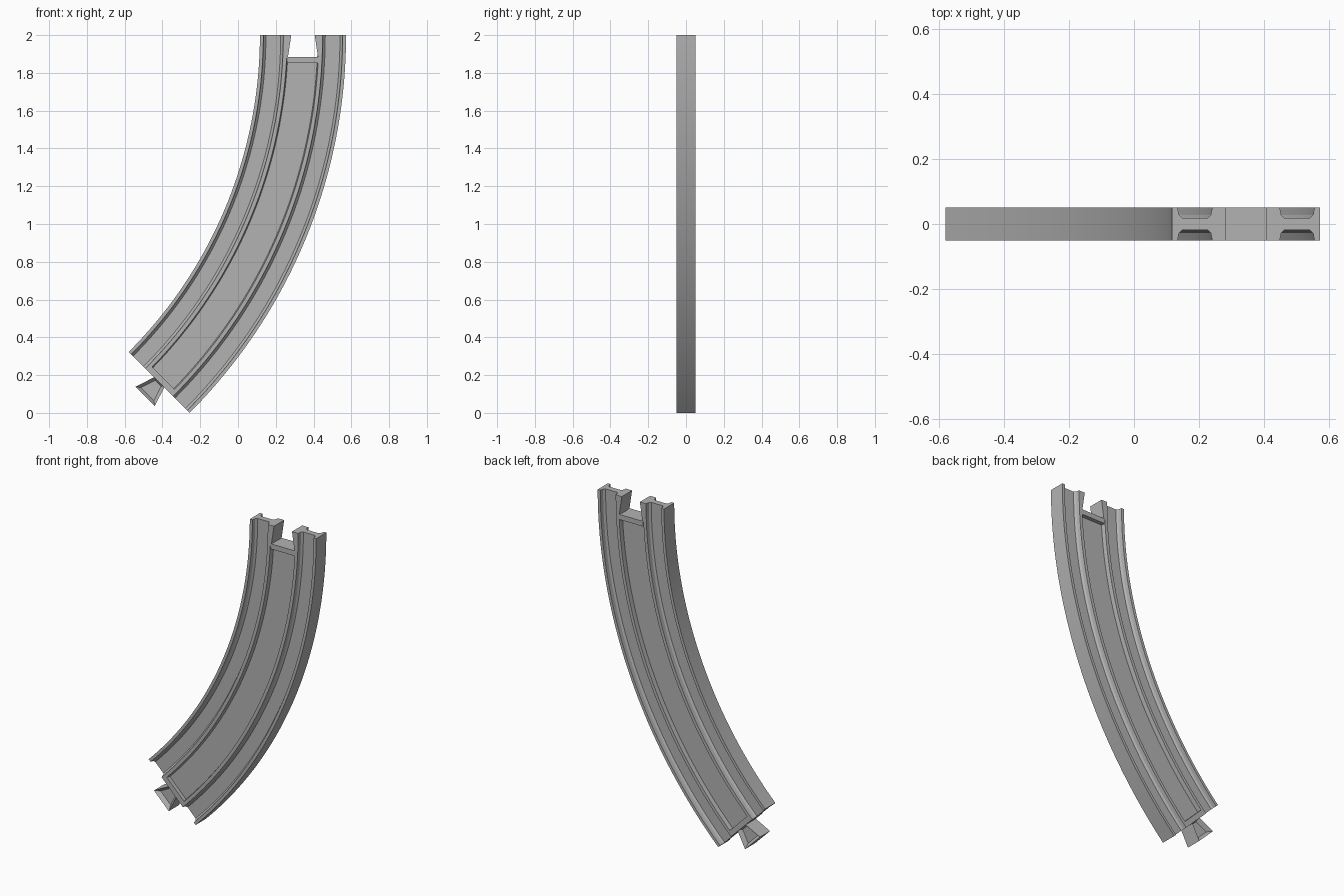
import bpy, bmesh, math
from mathutils import Vector

cube = bpy.data.objects.get("Cube")
if cube:
    bpy.data.objects.remove(cube, do_unlink=True)

# Curve of the track: centre of the bend, middle radius, half thickness
CX, CZ, R, H = -2.256, 2.0, 2.6, 0.05
BEND = math.radians(45)

grey = bpy.data.materials.new("track grey")
grey.use_nodes = True
COLOUR = (0.45, 0.45, 0.45, 1)
grey.diffuse_color = COLOUR
grey.node_tree.nodes["Principled BSDF"].inputs["Base Color"].default_value = COLOUR


def place(angle, u, y, d=0.0):
    """Point at an angle along the bend, u across the track, d straight ahead."""
    c, s = math.cos(angle), math.sin(angle)
    return Vector((CX + (R + u) * c - d * s, y, CZ - (R + u) * s - d * c))


def finish(name, bm):
    bmesh.ops.recalc_face_normals(bm, faces=bm.faces)
    mesh = bpy.data.meshes.new(name)
    bm.to_mesh(mesh)
    bm.free()
    mesh.materials.append(grey)
    obj = bpy.data.objects.new(name, mesh)
    bpy.context.collection.objects.link(obj)
    bpy.ops.object.select_all(action='DESELECT')
    obj.select_set(True)
    bpy.context.view_layer.objects.active = obj
    bpy.ops.object.shade_smooth_by_angle(angle=math.radians(20))


def sweep(name, profile, start, end, steps=48):
    """Sweep a closed (u, y) profile along the bend."""
    bm = bmesh.new()
    rings = []
    for i in range(steps + 1):
        a = start + (end - start) * i / steps
        rings.append([bm.verts.new(place(a, u, y)) for u, y in profile])
    n = len(profile)
    for r0, r1 in zip(rings, rings[1:]):
        for j in range(n):
            k = (j + 1) % n
            bm.faces.new((r0[j], r0[k], r1[k], r1[j]))
    bm.faces.new(rings[0])
    bm.faces.new(rings[-1])
    finish(name, bm)


def plate(name, outline, angle, pocket=0.0, depth=0.0):
    """Full-thickness prism from a (u, d) outline, with optional pockets."""
    bm = bmesh.new()
    front = [bm.verts.new(place(angle, u, -H, d)) for u, d in outline]
    back = [bm.verts.new(place(angle, u, H, d)) for u, d in outline]
    caps = [bm.faces.new(front), bm.faces.new(back[::-1])]
    n = len(outline)
    for j in range(n):
        k = (j + 1) % n
        bm.faces.new((front[j], front[k], back[k], back[j]))
    bmesh.ops.recalc_face_normals(bm, faces=bm.faces)
    if pocket:
        bmesh.ops.inset_individual(bm, faces=caps, thickness=pocket, use_even_offset=True)
        for face in caps:
            for v in face.verts:
                v.co.y -= math.copysign(depth, v.co.y)
    finish(name, bm)


# Rails with a wheel groove on both faces
half = [(0.078, 0.024), (0.084, H), (0.104, H), (0.108, 0.028), (0.118, 0.018),
        (0.196, 0.018), (0.206, 0.028), (0.21, H), (0.228, H)]
rail = half + [(u, -y) for u, y in reversed(half)]
for side, label in ((-1, "inner"), (1, "outer")):
    sweep(label + "_rail", [(side * u, y) for u, y in rail], 0, BEND)
    # Dovetail lip beside the socket
    lip = [(0.062, 0), (0.095, 0), (0.095, 0.12), (0.08, 0.12)]
    plate(label + "_socket_lip", [(side * u, d) for u, d in lip], 0)

# Recessed centre panel
W, T = 0.085, 0.025
sweep("centre_panel", [(-W, -T), (W, -T), (W, T), (-W, T)], 0.13 / R, BEND - 0.01 / R)

# Full-thickness bars closing the panel at each end
for name, angle, d0, d1 in (("socket_bar", 0, 0.115, 0.147), ("plug_bar", BEND, -0.032, 0)):
    plate(name, [(-W, d0), (W, d0), (W, d1), (-W, d1)], angle)

# Dovetail plug with a pocket on both faces
plate("connector_plug", [(-0.035, -0.01), (0.035, -0.01), (0.072, 0.105), (-0.072, 0.105)],
      BEND, pocket=0.017, depth=0.025)
